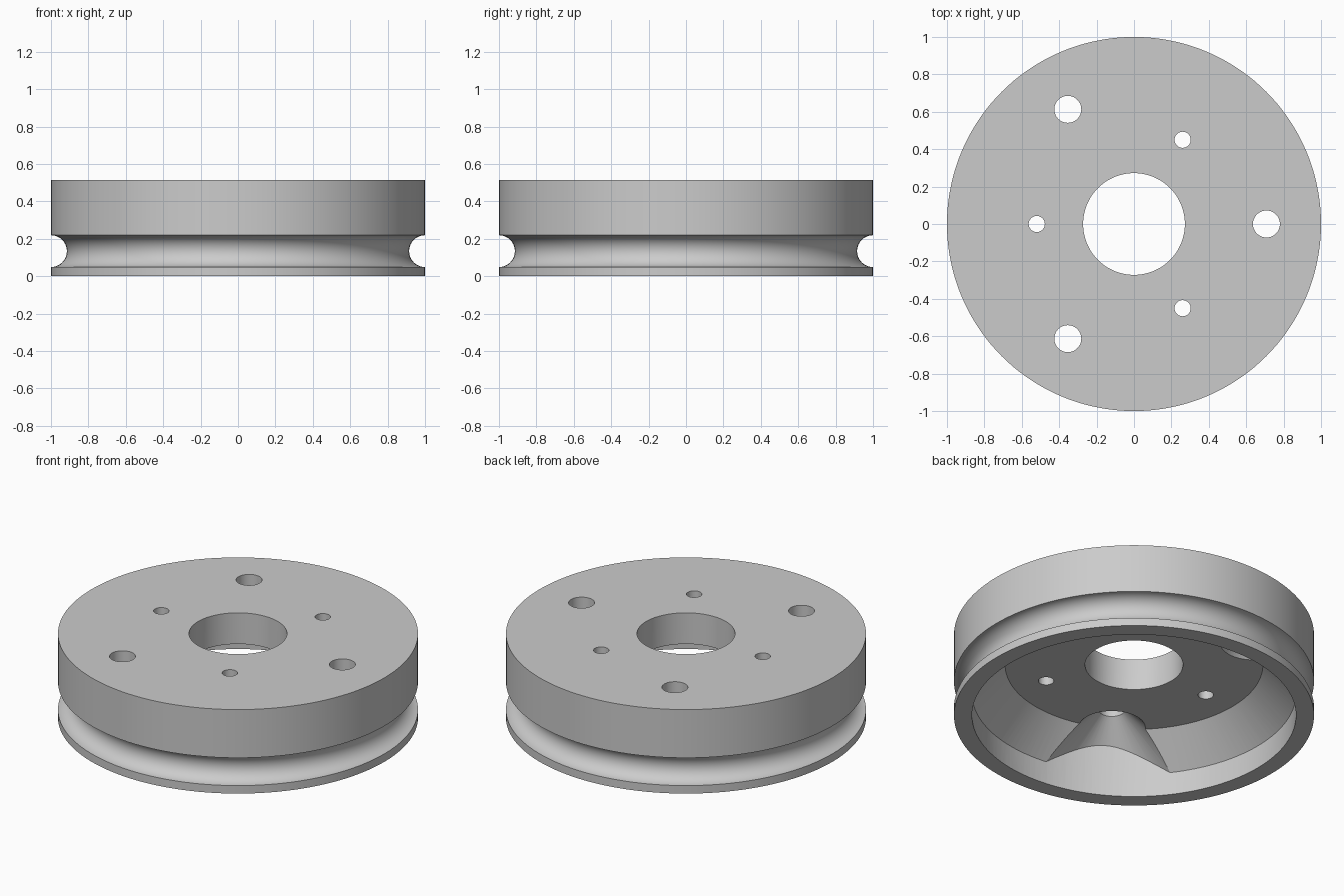
import bpy, bmesh, math
from mathutils import Matrix, Vector

cube = bpy.data.objects.get("Cube")
if cube:
    bpy.data.objects.remove(cube)

SEGMENTS = 144
HEIGHT = 0.515
WEB_Z = 0.324          # underside of the web
BORE = 0.272
RIM_INNER = 0.90


def lathe(name, profile, steps=SEGMENTS, places=((0, 0),)):
    """Revolve a closed (radius, z) outline, once at each place."""
    bm = bmesh.new()
    for x, y in places:
        verts = [bm.verts.new((r, 0, z)) for r, z in profile]
        edges = [bm.edges.new((verts[i - 1], verts[i])) for i in range(len(verts))]
        part = bmesh.ops.spin(bm, geom=verts + edges, cent=(0, 0, 0), axis=(0, 0, 1),
                              angle=math.tau, steps=steps, use_merge=True)
        new = [v for v in bm.verts if not v.tag]
        bmesh.ops.transform(bm, matrix=Matrix.Translation((x, y, 0)), verts=new)
        for v in new:
            v.tag = True
    bmesh.ops.remove_doubles(bm, verts=bm.verts, dist=1e-5)
    # drop zero-area leftovers on the axis
    bmesh.ops.dissolve_degenerate(bm, dist=1e-6, edges=bm.edges)
    bmesh.ops.recalc_face_normals(bm, faces=bm.faces)
    mesh = bpy.data.meshes.new(name)
    bm.to_mesh(mesh)
    bm.free()
    obj = bpy.data.objects.new(name, mesh)
    bpy.context.collection.objects.link(obj)
    return obj


def combine(target, tool, operation):
    """Apply a boolean and remove the tool."""
    mod = target.modifiers.new("boolean", 'BOOLEAN')
    mod.object = tool
    mod.operation = operation
    mod.solver = 'EXACT'
    bpy.context.view_layer.objects.active = target
    bpy.ops.object.modifier_apply(modifier=mod.name)
    bpy.data.objects.remove(tool)


def rod(radius, low=-0.2, high=0.8):
    return [(0, low), (radius, low), (radius, high), (0, high)]


def around(radius, start):
    """Three places spaced evenly about the axis."""
    return [(radius * math.cos(start + i * math.tau / 3),
             radius * math.sin(start + i * math.tau / 3)) for i in range(3)]


# Wheel body with a half-round groove in its rim
groove_z, groove_r = 0.134, 0.085
groove = [(1 - groove_r * math.sin(math.pi * i / 20),
           groove_z - groove_r * math.cos(math.pi * i / 20)) for i in range(21)]
body = lathe("wheel_body", [(BORE, 0), (1, 0)] + groove + [(1, HEIGHT), (BORE, HEIGHT)])

# Hollow underside: tapered recess plus countersunk bolt holes, kept inside the rim
hollow = lathe("hollow_cutter", [(0, -0.2), (1.04 + 0.2, -0.2), (1.04 - WEB_Z, WEB_Z), (0, WEB_Z)])
hole_r = 0.072
sink = [(0, -0.1), (0.61, -0.1), (hole_r, 0.51 - hole_r), (hole_r, 0.8), (0, 0.8)]
for place in around(0.708, 0):
    combine(hollow, lathe("countersink_cutter", sink, 96, [place]), 'UNION')
combine(hollow, lathe("rim_limit", rod(RIM_INNER, -0.05, 0.9)), 'INTERSECT')
combine(body, hollow, 'DIFFERENCE')

# Small through holes
combine(body, lathe("small_hole_cutter", rod(0.043), 48, around(0.52, math.pi / 3)), 'DIFFERENCE')

# Plain grey finish
grey = bpy.data.materials.new("plain_grey")
grey.use_nodes = True
colour = (0.6, 0.6, 0.6, 1)
grey.diffuse_color = colour
grey.node_tree.nodes["Principled BSDF"].inputs["Base Color"].default_value = colour
body.data.materials.clear()
body.data.materials.append(grey)
for face in body.data.polygons:
    face.material_index = 0

bpy.ops.object.select_all(action='DESELECT')
body.select_set(True)
bpy.context.view_layer.objects.active = body
bpy.ops.object.shade_smooth_by_angle(angle=math.radians(30))
